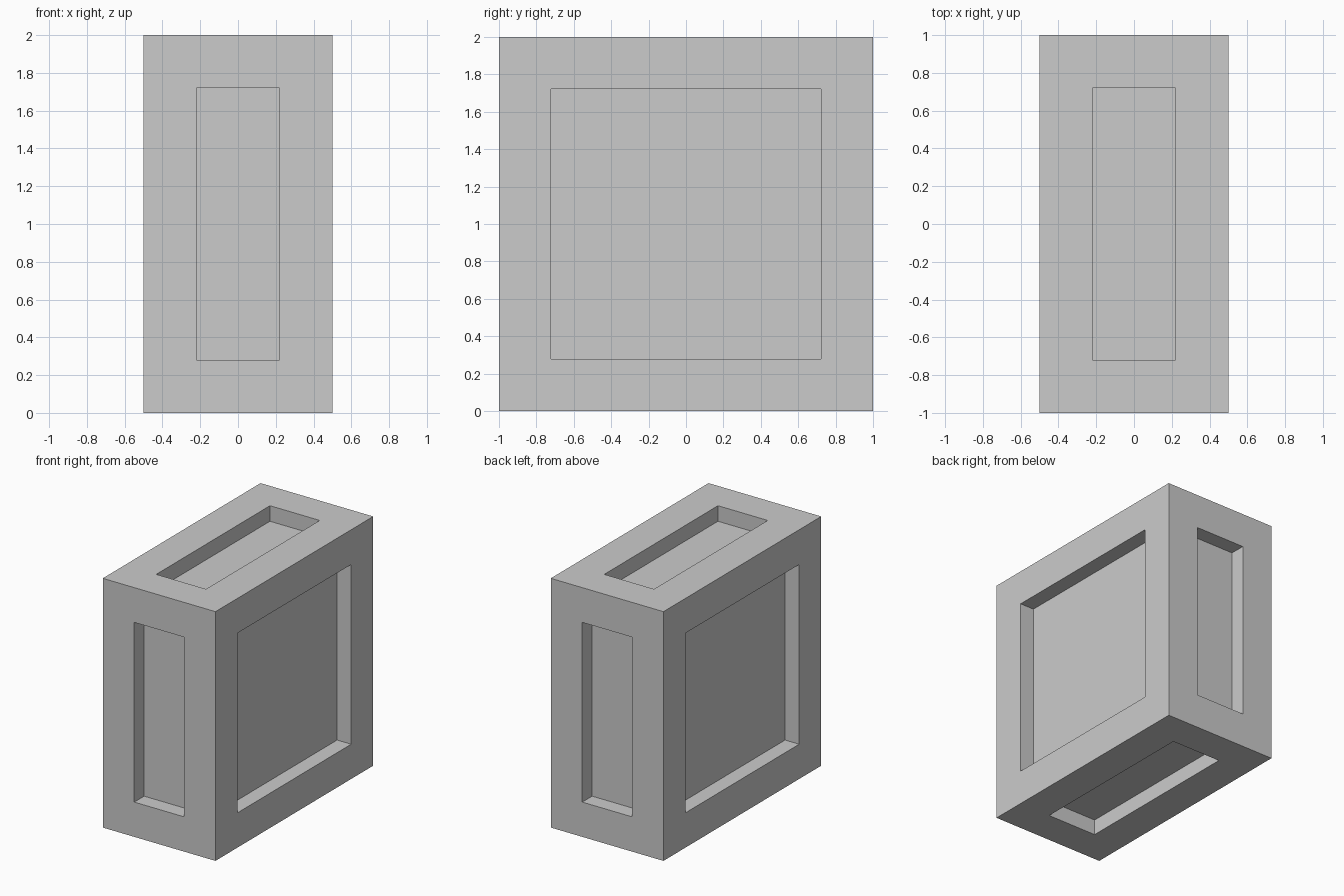
import bpy, bmesh
from mathutils import Vector

if "Cube" in bpy.data.objects:
    bpy.data.objects.remove(bpy.data.objects["Cube"])

MARGIN, DEPTH = 0.279, 0.125

# Solid block
bm = bmesh.new()
bmesh.ops.create_cube(bm, size=1)
bmesh.ops.scale(bm, vec=(1, 2, 2), verts=bm.verts)
bmesh.ops.translate(bm, vec=(0, 0, 1), verts=bm.verts)

# Straight-walled recessed panel on each of the six sides
panels = bm.faces[:]
bmesh.ops.inset_individual(bm, faces=panels, thickness=MARGIN, use_even_offset=True)
normals = [f.normal.copy() for f in panels]
for face, normal in zip(panels, normals):
    floor = bmesh.ops.extrude_discrete_faces(bm, faces=[face])["faces"][0]
    bmesh.ops.translate(bm, vec=-normal * DEPTH, verts=floor.verts)
bmesh.ops.recalc_face_normals(bm, faces=bm.faces)

mesh = bpy.data.meshes.new("panelled_block")
bm.to_mesh(mesh)
bm.free()
block = bpy.data.objects.new("panelled_block", mesh)
bpy.context.collection.objects.link(block)
